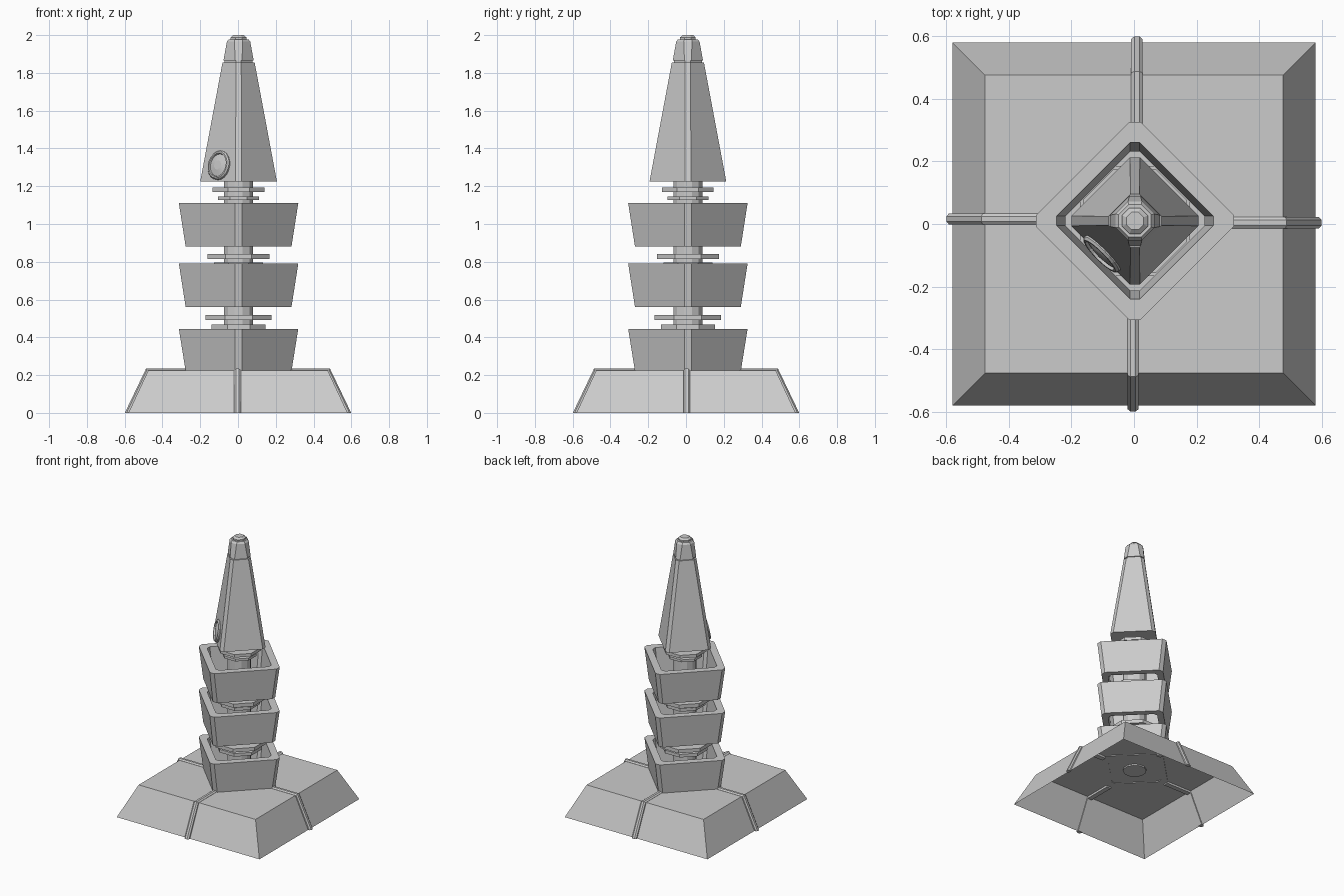
import bpy, bmesh
from math import pi, cos, sin
from mathutils import Vector, Matrix

if "Cube" in bpy.data.objects:
    bpy.data.objects.remove(bpy.data.objects["Cube"])

CX, CY = 0.003, 0.01   # tower axis


def finish(name, bm):
    bmesh.ops.recalc_face_normals(bm, faces=bm.faces)
    me = bpy.data.meshes.new(name)
    bm.to_mesh(me)
    bm.free()
    ob = bpy.data.objects.new(name, me)
    bpy.context.collection.objects.link(ob)
    return ob


def loft(name, rings, cap_start=True, cap_end=True, closed=False):
    """Skin a list of equal-length point rings."""
    bm = bmesh.new()
    rows = [[bm.verts.new(p) for p in ring] for ring in rings]
    n = len(rows[0])
    pairs = list(zip(rows, rows[1:]))
    if closed:
        pairs.append((rows[-1], rows[0]))
    for a, b in pairs:
        for i in range(n):
            j = (i + 1) % n
            bm.faces.new((a[i], a[j], b[j], b[i]))
    if cap_start and not closed:
        bm.faces.new(rows[0])
    if cap_end and not closed:
        bm.faces.new(rows[-1])
    return finish(name, bm)


def diamond(r, w, z):
    """Diamond outline with blunt corners of half width w."""
    pts = []
    for k in range(4):
        rot = Matrix.Rotation(k * pi / 2, 3, 'Z')
        for s in (-w, w):
            pts.append(rot @ Vector((r, s, 0)) + Vector((CX, CY, z)))
    return pts


def ngon(r, z, n):
    return [Vector((CX + r * cos(2 * pi * (i + .5) / n),
                    CY + r * sin(2 * pi * (i + .5) / n), z)) for i in range(n)]


# base: hollow square frustum, open underneath
square = lambda h, z: [(-h, -h, z), (h, -h, z), (h, h, z), (-h, h, z)]
loft("base_shell", [square(0.58, 0), square(0.475, 0.225)], cap_start=False)

# four chamfered ribs running over the base
section = [(-.018, -.012), (.018, -.012), (.018, .004), (.008, .012), (-.008, .012), (-.018, .004)]
stations = [(0.27, 0.222, 0, 1), (0.481, 0.222, 0.5, 1), (0.586, 0.0, 1.1, 0)]
for k in range(4):
    rot = Matrix.Rotation(k * pi / 2, 3, 'Z')
    shift = Vector((CX, CY, 0)) if k % 2 == 0 else Vector((CX, 0, 0))
    if k % 2 == 0:
        shift.x = 0
    rings = [[rot @ Vector((r + h * nr, s - 0.006, z + h * nz)) + shift for s, h in section]
             for r, z, nr, nz in stations]
    loft("base_rib", rings)

# three flared hollow tiers
for z0, z1 in ((0.22, 0.445), (0.56, 0.79), (0.88, 1.11)):
    loft("tier_shell", [diamond(0.28, 0.018, z0), diamond(0.316, 0.018, z1),
                        diamond(0.25, 0.015, z1), diamond(0.222, 0.015, z0)], closed=True)

# central column and collars
loft("column", [ngon(0.08, 0.215, 12), ngon(0.08, 1.23, 12)])
for r, z0, z1 in ((0.155, 0.445, 0.468), (0.19, 0.492, 0.518),
                  (0.14, 0.775, 0.797), (0.178, 0.815, 0.842),
                  (0.118, 1.128, 1.146), (0.148, 1.17, 1.192)):
    loft("collar", [ngon(r, z0, 8), ngon(r, z1, 8)])

# spire, cap and tip knob
loft("spire", [diamond(0.203, 0.016, 1.225), diamond(0.085, 0.014, 1.855)])
loft("spire_neck", [diamond(0.074, 0.014, 1.85), diamond(0.074, 0.014, 1.87)])
loft("spire_cap", [diamond(0.08, 0.018, 1.865), diamond(0.062, 0.022, 1.965),
                   diamond(0.052, 0.02, 1.978)])
loft("tip_knob", [ngon(0.045, 1.972, 8), ngon(0.045, 1.988, 8), ngon(0.03, 2.0, 8)])

# round gauge on the front-left face of the spire
normal = Vector((-1, -1, 0.27)).normalized()
frame = normal.to_track_quat('Z', 'Y').to_matrix()
centre = Vector((CX - 0.1, CY - 0.1, 1.31))
profile = [(0.078, -0.02), (0.078, 0.01), (0.071, 0.018), (0.063, 0.018),
           (0.06, 0.009), (0.052, 0.011), (0.025, 0.017)]
loft("gauge", [[frame @ Vector((r * cos(2 * pi * i / 20), r * sin(2 * pi * i / 20), h)) + centre
                for i in range(20)] for r, h in profile])
